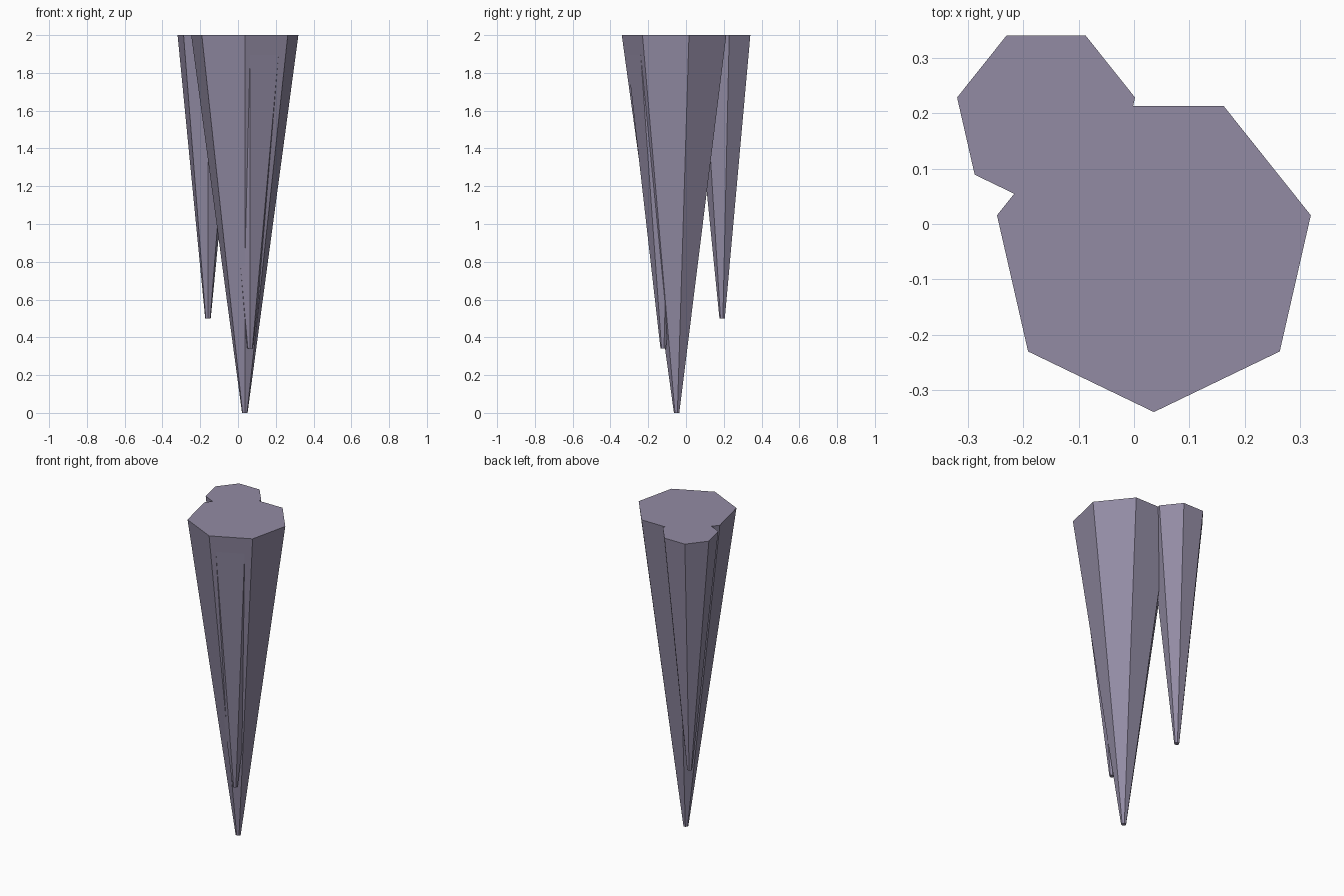
import bpy
import math

if "Cube" in bpy.data.objects:
    bpy.data.objects.remove(bpy.data.objects["Cube"])

TOP = 2.0

# Dull purple-grey rock
rock = bpy.data.materials.new("rock")
rock.diffuse_color = (0.29, 0.26, 0.37, 1.0)
rock.use_nodes = True
rock.node_tree.nodes["Principled BSDF"].inputs["Base Color"].default_value = rock.diffuse_color


def spike(name, x, y, tip_z, top_radius, tip_radius=0.015):
    # Seven-sided hanging spike, flat top at TOP, one corner facing the front
    height = TOP - tip_z
    bpy.ops.mesh.primitive_cone_add(
        vertices=7, radius1=tip_radius, radius2=top_radius, depth=height,
        location=(x, y, tip_z + height / 2), rotation=(0, 0, math.pi))
    ob = bpy.context.object
    ob.name = name
    ob.data.materials.append(rock)
    bpy.ops.object.transform_apply(location=False, rotation=True, scale=False)
    return ob


# Large central spike
spike("main_stalactite", 0.036, -0.049, 0.0, 0.291)
# Separate spike at the back left
spike("back_stalactite", -0.159, 0.192, 0.5, 0.165)
# Spike merged into the front face of the main one
spike("front_stalactite", 0.064, -0.120, 0.34, 0.204)
